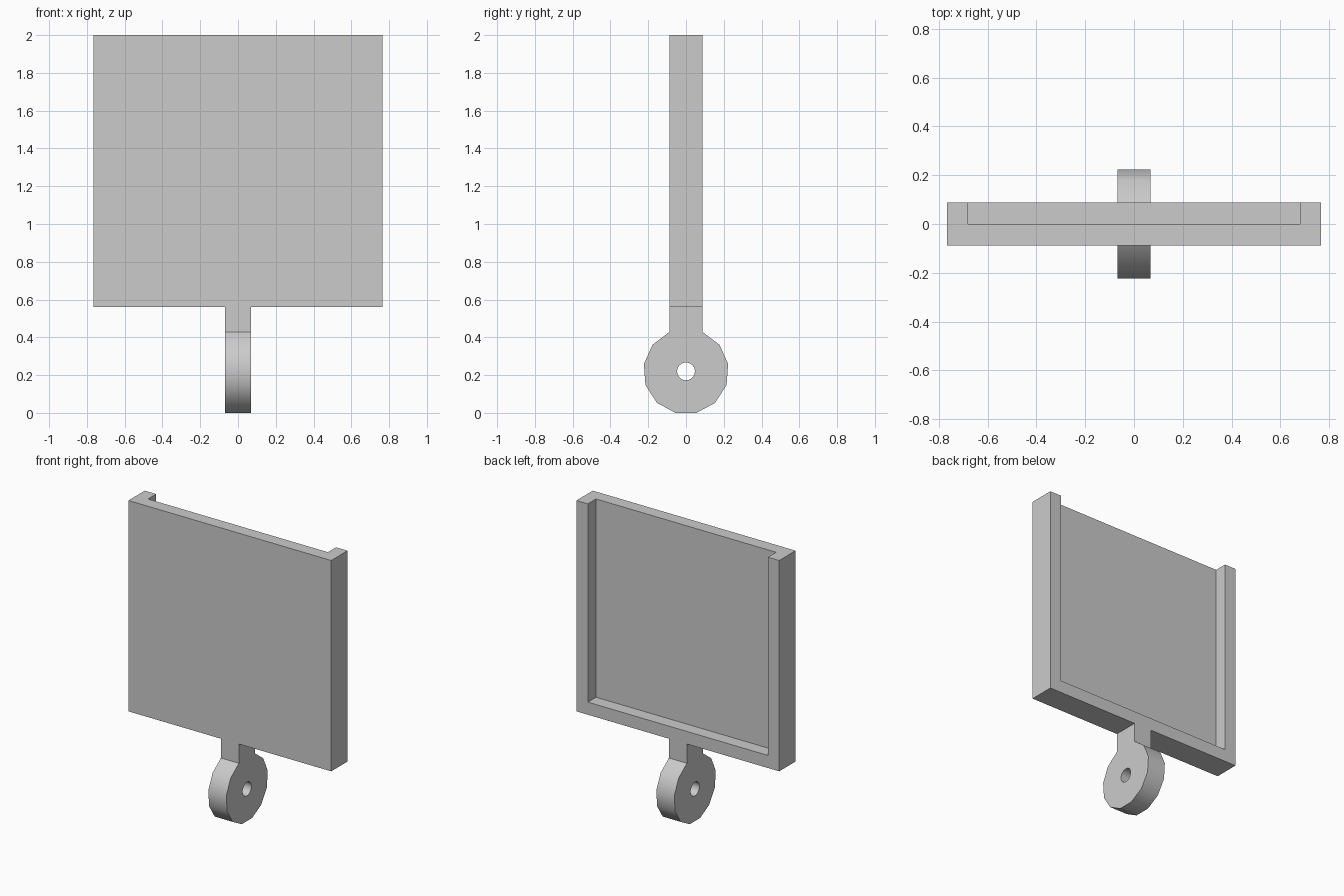
import bpy
import bmesh
from math import sin, cos, asin, pi
from mathutils import Matrix, Vector

if "Cube" in bpy.data.objects:
    bpy.data.objects.remove(bpy.data.objects["Cube"])

HALF_W, HALF_D = 0.766, 0.088      # panel half width and half depth
PANEL_Z, TOP_Z = 0.56, 2.0
RIM = 0.086                        # border around the tray recess
LUG_HALF, LUG_R, HOLE_R = 0.068, 0.2265, 0.047
ARC_SIDES = 11

grey = bpy.data.materials.new("light_grey")
grey.use_nodes = True
colour = (0.6, 0.6, 0.6, 1)
grey.diffuse_color = colour
grey.node_tree.nodes["Principled BSDF"].inputs["Base Color"].default_value = colour


def add_object(name, bm):
    bmesh.ops.recalc_face_normals(bm, faces=bm.faces)
    mesh = bpy.data.meshes.new(name)
    bm.to_mesh(mesh)
    bm.free()
    mesh.materials.append(grey)
    obj = bpy.data.objects.new(name, mesh)
    bpy.context.collection.objects.link(obj)
    return obj


def box(name, low, high):
    bm = bmesh.new()
    low, high = Vector(low), Vector(high)
    place = Matrix.Translation((low + high) / 2) @ Matrix.Diagonal((*(high - low), 1))
    bmesh.ops.create_cube(bm, size=1, matrix=place)
    return add_object(name, bm)


def activate(obj):
    bpy.ops.object.select_all(action="DESELECT")
    obj.select_set(True)
    bpy.context.view_layer.objects.active = obj


def cut(obj, cutter):
    cutter.hide_render = True
    mod = obj.modifiers.new("cut", "BOOLEAN")
    mod.operation = "DIFFERENCE"
    mod.solver = "EXACT"
    mod.object = cutter
    activate(obj)
    bpy.ops.object.modifier_apply(modifier=mod.name)
    bpy.data.objects.remove(cutter)


# Panel: a tray recessed at the back and open at the top
panel = box("tray_panel", (-HALF_W, -HALF_D, PANEL_Z), (HALF_W, HALF_D, TOP_Z))
cut(panel, box("recess_cutter", (RIM - HALF_W, 0, PANEL_Z + RIM),
               (HALF_W - RIM, 0.3, TOP_Z + 0.2)))

# Mounting lug: a faceted round eye running up into a square neck
end_angle = pi - asin(HALF_D / LUG_R)
step = 2 * end_angle / ARC_SIDES
eye_z = LUG_R * cos(step / 2)
profile = [(-HALF_D, PANEL_Z)]
for i in range(ARC_SIDES + 1):
    a = -end_angle + i * step
    profile.append((LUG_R * sin(a), eye_z - LUG_R * cos(a)))
profile.append((HALF_D, PANEL_Z))

bm = bmesh.new()
side = bm.faces.new([bm.verts.new((-LUG_HALF, y, z)) for y, z in profile])
swept = bmesh.ops.extrude_face_region(bm, geom=[side])["geom"]
bmesh.ops.translate(bm, vec=(2 * LUG_HALF, 0, 0),
                    verts=[v for v in swept if isinstance(v, bmesh.types.BMVert)])
lug = add_object("mounting_lug", bm)

# Bolt hole through the eye
bm = bmesh.new()
bmesh.ops.create_cone(bm, cap_ends=True, segments=32, radius1=HOLE_R, radius2=HOLE_R,
                      depth=1, matrix=Matrix.Translation((0, 0, eye_z)) @ Matrix.Rotation(pi / 2, 4, "Y"))
cut(lug, add_object("hole_cutter", bm))

activate(lug)
bpy.ops.object.shade_smooth_by_angle(angle=pi / 6)
